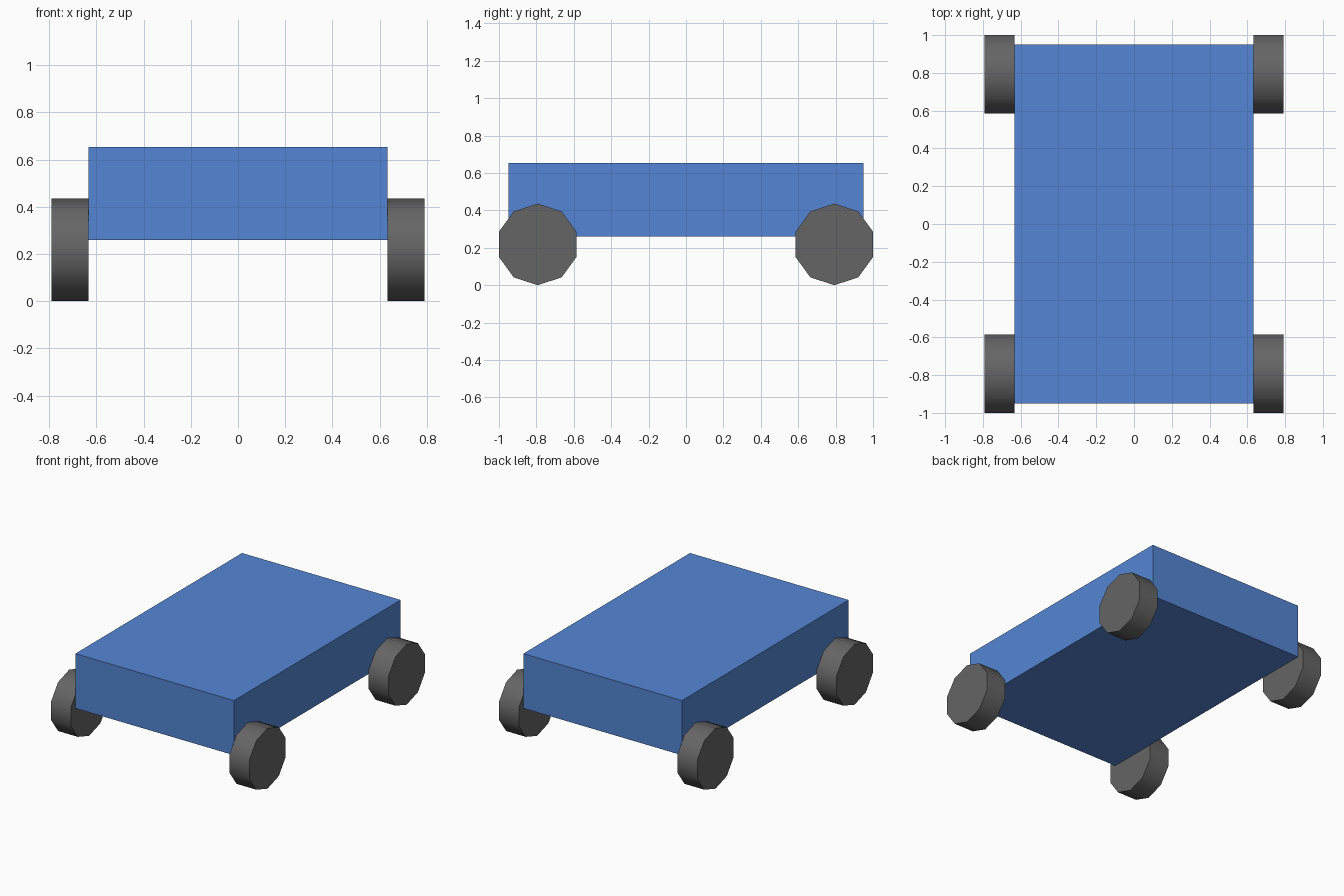
import bpy
import math

if "Cube" in bpy.data.objects:
    bpy.data.objects.remove(bpy.data.objects["Cube"])

BODY_HALF_WIDTH = 0.633
WHEEL_RADIUS = 0.218
WHEEL_WIDTH = 0.158
AXLE_Y = 0.793


def material(name, color):
    mat = bpy.data.materials.new(name)
    mat.diffuse_color = (*color, 1)
    mat.use_nodes = True
    mat.node_tree.nodes["Principled BSDF"].inputs["Base Color"].default_value = mat.diffuse_color
    return mat


blue = material("blue_paint", (0.09, 0.24, 0.66))
rubber = material("dark_rubber", (0.13, 0.13, 0.13))

# Body: one plain block riding on the axles
bpy.ops.mesh.primitive_cube_add(size=1, location=(0, 0, 0.456))
body = bpy.context.object
body.name = "body"
body.scale = (2 * BODY_HALF_WIDTH, 1.9, 0.394)
bpy.ops.object.transform_apply(location=False, rotation=False, scale=True)
body.data.materials.append(blue)


# Wheels: ten-sided discs flush against the body sides, a corner pointing up
def add_wheel(name, side, y):
    x = side * (BODY_HALF_WIDTH + WHEEL_WIDTH / 2)
    bpy.ops.mesh.primitive_cylinder_add(
        vertices=10, radius=WHEEL_RADIUS, depth=WHEEL_WIDTH,
        location=(x, y, WHEEL_RADIUS),
        rotation=(math.pi / 2, 0, math.pi / 2))
    wheel = bpy.context.object
    wheel.name = name
    wheel.data.materials.append(rubber)
    bpy.ops.object.shade_smooth_by_angle(angle=math.radians(40))


for end, y in (("front", -AXLE_Y), ("back", AXLE_Y)):
    for label, side in (("left", -1), ("right", 1)):
        add_wheel(f"{end}_{label}_wheel", side, y)
